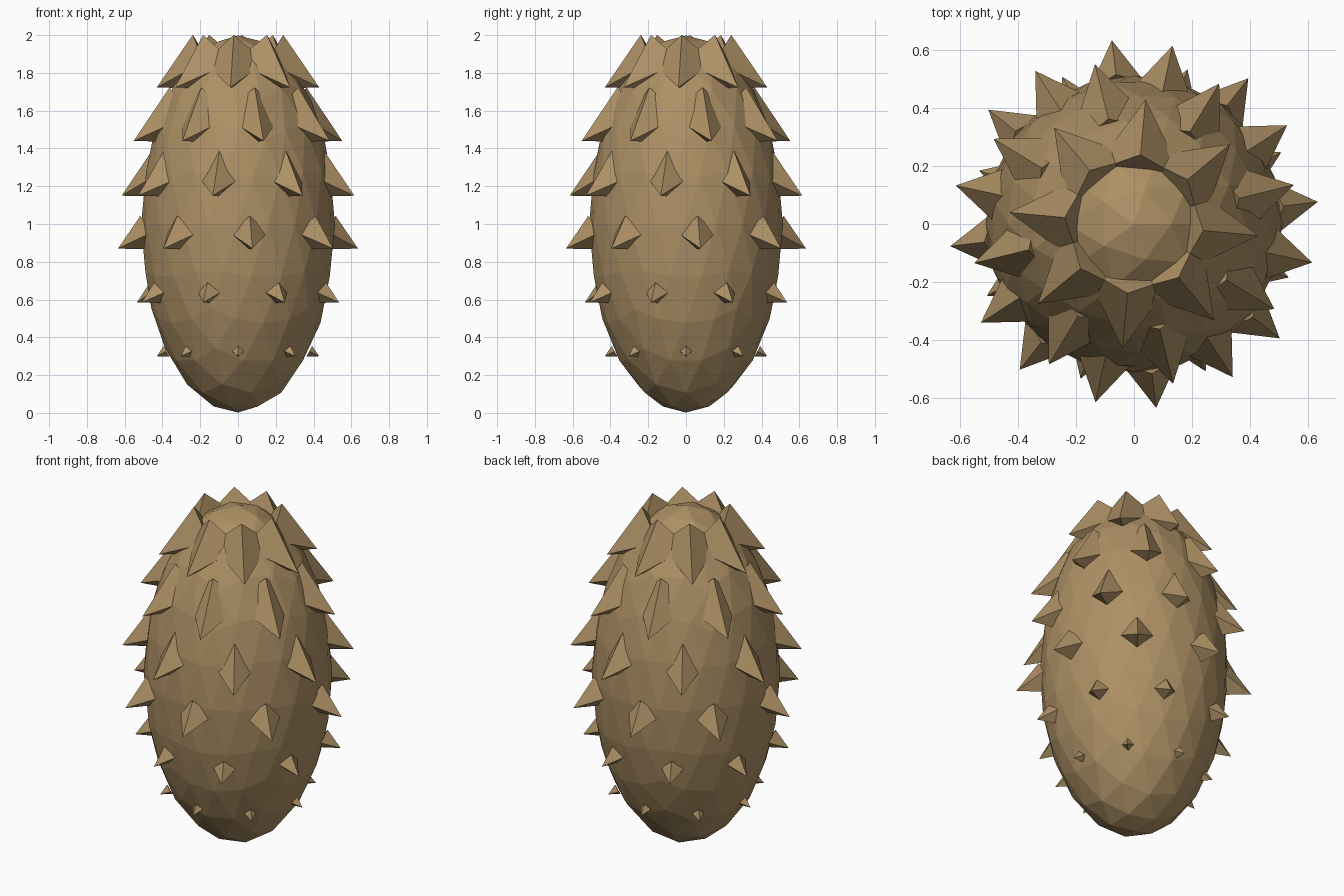
import bpy, bmesh
from math import cos, sin, pi, radians
from mathutils import Vector

if "Cube" in bpy.data.objects:
    bpy.data.objects.remove(bpy.data.objects["Cube"])

skin = bpy.data.materials.new("husk_brown")
skin.diffuse_color = (0.42, 0.28, 0.13, 1)
skin.use_nodes = True
skin.node_tree.nodes["Principled BSDF"].inputs["Base Color"].default_value = skin.diffuse_color


def make_object(name, bm):
    bmesh.ops.recalc_face_normals(bm, faces=bm.faces)
    mesh = bpy.data.meshes.new(name)
    bm.to_mesh(mesh)
    bm.free()
    mesh.materials.append(skin)
    obj = bpy.data.objects.new(name, mesh)
    bpy.context.collection.objects.link(obj)
    return obj


# egg-shaped body: stretched low-poly icosphere
bm = bmesh.new()
bmesh.ops.create_icosphere(bm, subdivisions=3, radius=1)
for v in bm.verts:
    v.co = Vector((v.co.x * 0.513, v.co.y * 0.513, 1 + v.co.z * 0.998))
body = make_object("spiky_husk", bm)

# spikes: rows of four-sided pyramids tilted downward
# (tip radius, tip height, length of the long upper edge)
ROWS = [(0.43, 0.30, 0.067), (0.566, 0.585, 0.128), (0.64, 0.87, 0.21),
        (0.63, 1.15, 0.287), (0.568, 1.44, 0.343), (0.432, 1.723, 0.338)]
TILT = radians(27)


def add_spike(bm, angle, tip_r, tip_z, edge):
    out = Vector((cos(angle), sin(angle), 0))
    side = Vector((-sin(angle), cos(angle), 0))
    axis = out * cos(TILT) - Vector((0, 0, sin(TILT)))
    up = out * sin(TILT) + Vector((0, 0, cos(TILT)))
    tip = out * tip_r + Vector((0, 0, tip_z))
    centre, r = tip - axis * edge * 0.879, edge * 0.477
    base = [bm.verts.new(centre + d * r) for d in (up, side, -up, -side)]
    apex = bm.verts.new(tip)
    bm.faces.new(base)
    for i in range(4):
        bm.faces.new((base[i], base[(i + 1) % 4], apex))


bm = bmesh.new()
for i, (r, z, edge) in enumerate(ROWS):
    for k in range(8):
        add_spike(bm, k * pi / 4 + (i % 2) * pi / 8 + i * 0.06, r, z, edge)
spikes = make_object("spikes", bm)

# fuse the spikes into the body
mod = body.modifiers.new("fuse", 'BOOLEAN')
mod.operation = 'UNION'
mod.solver = 'EXACT'
mod.use_self = True
mod.object = spikes
bpy.context.view_layer.objects.active = body
body.select_set(True)
bpy.ops.object.modifier_apply(modifier=mod.name)
bpy.data.objects.remove(spikes)
